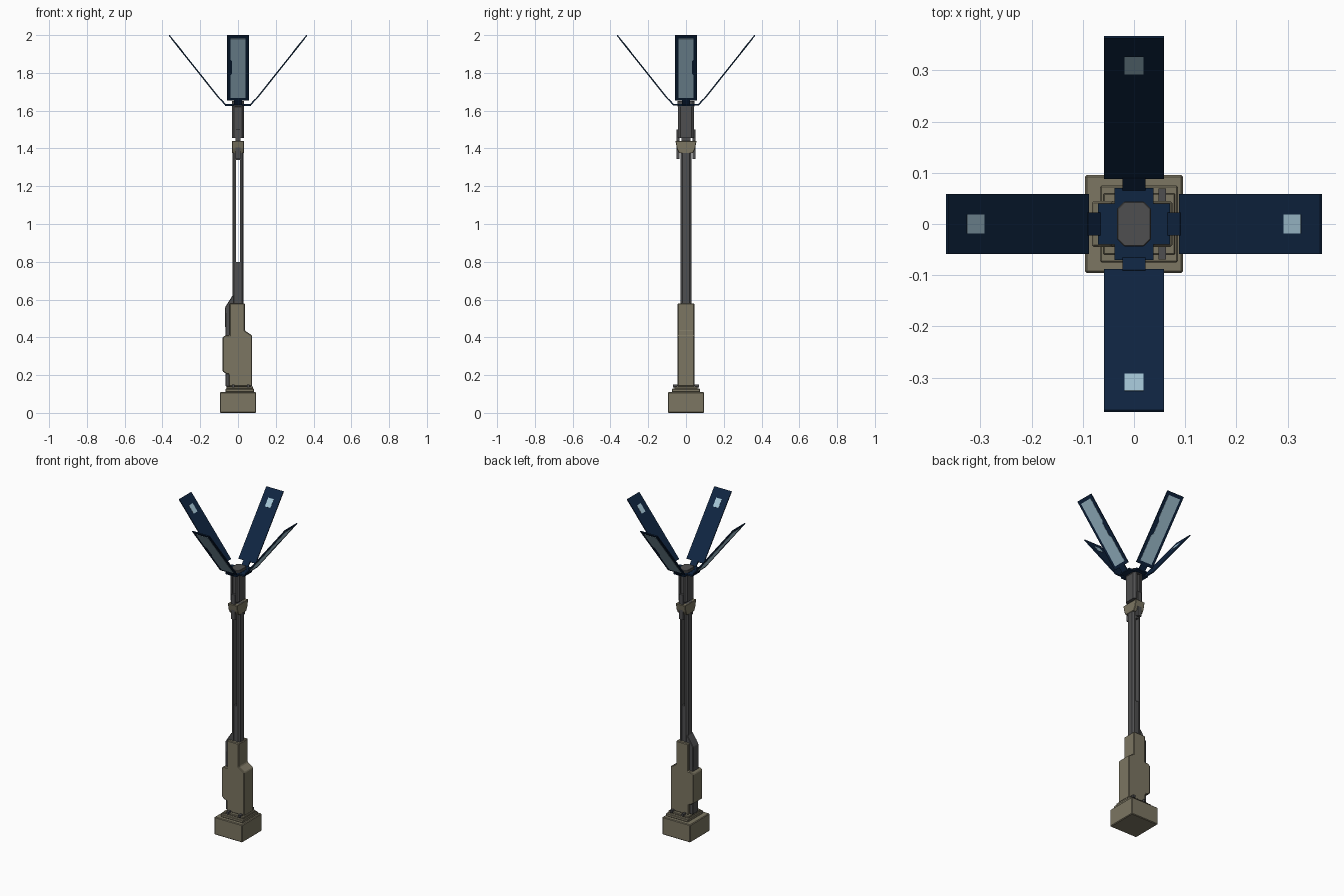
import bpy, bmesh, math
from mathutils import Matrix, Vector

cube = bpy.data.objects.get("Cube")
if cube:
    bpy.data.objects.remove(cube, do_unlink=True)


def material(name, rgb):
    m = bpy.data.materials.new(name)
    m.use_nodes = True
    col = (*rgb, 1)
    m.diffuse_color = col
    m.node_tree.nodes["Principled BSDF"].inputs["Base Color"].default_value = col
    return m


OLIVE = material("olive_casing", (0.2, 0.18, 0.122))
GREY = material("dark_grey_metal", (0.078, 0.078, 0.08))
NAVY = material("navy_panel", (0.005, 0.019, 0.055))
GLASS = material("pale_blue_glass", (0.38, 0.57, 0.68))

# Maps profile (a, b) and extrusion depth onto world axes
PLANES = {
    "xy": lambda a, b, d: (a, b, d),
    "xz": lambda a, b, d: (a, d, b),
    "yz": lambda a, b, d: (d, a, b),
}


def prism(name, mat, profile, lo, hi, plane="xy", matrix=Matrix(), bevel=0):
    """Extrude a flat profile from lo to hi along the remaining axis."""
    put = PLANES[plane]
    bm = bmesh.new()
    ends = [[bm.verts.new(matrix @ Vector(put(a, b, d))) for a, b in profile]
            for d in (lo, hi)]
    bm.faces.new(ends[0])
    bm.faces.new(ends[1])
    n = len(profile)
    for i in range(n):
        j = (i + 1) % n
        bm.faces.new((ends[0][i], ends[0][j], ends[1][j], ends[1][i]))
    bmesh.ops.recalc_face_normals(bm, faces=bm.faces)
    me = bpy.data.meshes.new(name)
    bm.to_mesh(me)
    bm.free()
    me.materials.append(mat)
    ob = bpy.data.objects.new(name, me)
    bpy.context.collection.objects.link(ob)
    if bevel:
        mod = ob.modifiers.new("edge_bevel", "BEVEL")
        mod.width, mod.segments = bevel, 1
    return ob


def box(name, mat, x, y, z, **kw):
    return prism(name, mat, [(x[0], y[0]), (x[1], y[0]), (x[1], y[1]), (x[0], y[1])],
                 z[0], z[1], **kw)


def octagon(rx, ry, c):
    return [(rx, c - ry), (rx, ry - c), (rx - c, ry), (c - rx, ry),
            (-rx, ry - c), (-rx, c - ry), (c - rx, -ry), (rx - c, -ry)]


# Stepped foot
box("foot_block", OLIVE, (-.096, .096), (-.096, .096), (0, .11), bevel=.004)
box("foot_step", OLIVE, (-.066, .086), (-.075, .075), (.11, .128), bevel=.003)
box("foot_collar", OLIVE, (-.06, .08), (-.06, .06), (.128, .14), bevel=.002)
for x in (-.025, .055):
    for s in (-1, 1):
        box("foot_clamp", GREY, (x - .007, x + .007), (s * .057 - .012, s * .057 + .012), (.135, .15))

# Equipment casing around the lower mast
casing = [(-.048, .14), (.075, .14), (.075, .41), (.037, .435), (.037, .58),
          (-.045, .58), (-.045, .41), (-.068, .41), (-.082, .4), (-.082, .22),
          (-.06, .205), (-.048, .205)]
prism("casing", OLIVE, casing, -.045, .045, "xz", bevel=.004)
conduit = [(-.066, .14), (-.02, .14), (-.02, .63), (-.03, .62), (-.068, .56)]
prism("side_conduit", GREY, conduit, -.028, .028, "xz", bevel=.003)

# Slotted mast: two rails with cores above and below the open slot
for s in (-1, 1):
    rail = [(s * .011, -.03), (s * .02, -.03), (s * .03, -.018),
            (s * .03, .018), (s * .02, .03), (s * .011, .03)]
    prism("mast_rail", GREY, rail, .56, 1.44)
box("mast_core_lower", GREY, (-.011, .011), (-.025, .025), (.56, .8))
box("mast_core_upper", GREY, (-.011, .011), (-.025, .025), (1.34, 1.63))

# Collar and guide tabs
collar = [(-.036, 1.375), (.036, 1.375), (.048, 1.4), (.056, 1.44),
          (-.056, 1.44), (-.048, 1.4)]
prism("collar", OLIVE, collar, -.032, .032, "yz", bevel=.002)
for s in (-1, 1):
    box("guide_tab", GREY, (-.013, .013), (s * .042 - .007, s * .042 + .007), (1.345, 1.5))
    # Split head rails
    head = [(s * .011, -.042), (s * .022, -.042), (s * .032, -.03),
            (s * .032, .03), (s * .022, .042), (s * .011, .042)]
    prism("head_rail", GREY, head, 1.455, 1.63)
box("head_core", GREY, (-.011, .011), (-.035, .035), (1.455, 1.63))
prism("head_cap", GREY, octagon(.033, .044, .014), 1.62, 1.652, bevel=.002)

# Hub plates
box("hub_plate_wide", NAVY, (-.07, .07), (-.04, .04), (1.626, 1.636))
box("hub_plate_deep", NAVY, (-.038, .038), (-.07, .07), (1.6262, 1.6362))

# Four raised panels with hinge straps
LENGTH = math.hypot(.275, .345)
TILT = math.atan2(.345, .275)
strap = [(.05, 1.628), (.068, 1.628), (.094, 1.656), (.09, 1.663), (.065, 1.636), (.05, 1.636)]
for k in range(4):
    turn = Matrix.Rotation(k * math.pi / 2, 4, "Z")
    prism("hinge_strap", NAVY, strap, -.022, .022, "xz", matrix=turn)
    frame = turn @ Matrix.Translation((.09, 0, 1.655)) @ Matrix.Rotation(-TILT, 4, "Y")
    box("panel", NAVY, (0, LENGTH), (-.059, .059), (-.003, .003), matrix=frame)
    side = 1 if k % 2 == 0 else -1
    # Glass on the outer face, notched along one edge
    glass = [(.018, -.041), (.42, -.041), (.42, .041), (.28, .041), (.265, .031),
             (.185, .031), (.17, .041), (.018, .041)]
    prism("panel_glass", GLASS, [(a, b * side) for a, b in glass],
          -.0045, -.002, matrix=frame)
    # Small window on the inner face
    box("panel_window", GLASS, (.328, .382), (-.019, .019), (.002, .004), matrix=frame)
